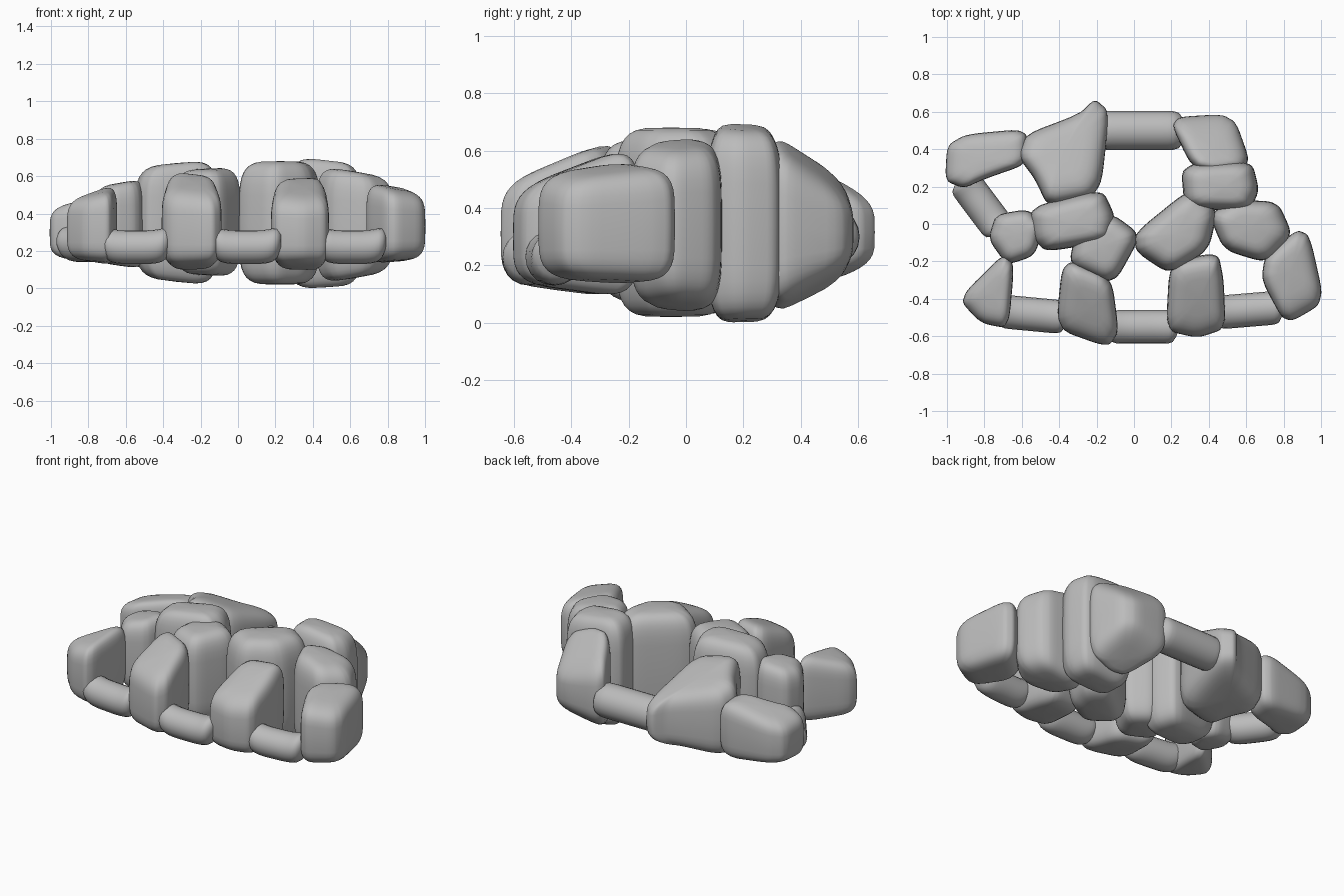
import bpy
import bmesh
import math
from mathutils import Vector

cube = bpy.data.objects.get("Cube")
if cube:
    bpy.data.objects.remove(cube, do_unlink=True)

grey = bpy.data.materials.new("stone_grey")
grey.use_nodes = True
grey.diffuse_color = (0.5, 0.5, 0.5, 1)
grey.node_tree.nodes["Principled BSDF"].inputs["Base Color"].default_value = (0.5, 0.5, 0.5, 1)


def round_outline(points, passes=3, cut=0.17):
    """Cut the corners of a closed outline repeatedly."""
    pts = [Vector(p) for p in points]
    for _ in range(passes):
        nxt = pts[1:] + pts[:1]
        pts = [q for a, b in zip(pts, nxt) for q in (a.lerp(b, cut), a.lerp(b, 1 - cut))]
    return pts


def finish(name, bm):
    bmesh.ops.recalc_face_normals(bm, faces=bm.faces)
    for f in bm.faces:
        f.smooth = True
    mesh = bpy.data.meshes.new(name)
    bm.to_mesh(mesh)
    bm.free()
    mesh.materials.append(grey)
    bpy.context.collection.objects.link(bpy.data.objects.new(name, mesh))


def loft(bm, rings, start, end):
    """Skin closed rings and close both ends with a fan."""
    loops = [[bm.verts.new(p) for p in ring] for ring in rings]
    n = len(loops[0])
    for a, b in zip(loops, loops[1:]):
        for i in range(n):
            j = (i + 1) % n
            bm.faces.new((a[i], a[j], b[j], b[i]))
    for loop, tip in ((loops[0], start), (loops[-1], end)):
        v = bm.verts.new(tip)
        for i in range(n):
            bm.faces.new((loop[i], loop[(i + 1) % n], v))


def block(name, outline, inner, outer, slope=None, steps=18, power=0.46):
    """Pillow block; its height range blends from inner to outer side."""
    pts = round_outline(outline)
    centre = sum(pts, Vector((0, 0))) / len(pts)
    away = Vector(slope or centre).normalized()
    reach = [p.dot(away) for p in pts]
    low, high = min(reach), max(reach)

    def place(p, h):
        t = (p.dot(away) - low) / (high - low)
        z0 = inner[0] + (outer[0] - inner[0]) * t
        z1 = inner[1] + (outer[1] - inner[1]) * t
        return (p.x, p.y, (z0 + z1) / 2 + h * (z1 - z0) / 2)

    rings = []
    for k in range(1, steps):
        a = math.pi * (k / steps - 0.5)
        h = math.copysign(abs(math.sin(a)) ** power, a)
        s = math.cos(a) ** power
        rings.append([place(centre + (p - centre) * s, h) for p in pts])
    bm = bmesh.new()
    loft(bm, rings, place(centre, -1), place(centre, 1))
    finish(name, bm)


def bar(name, start, end, z, radius, sag=0.035, steps=16, sides=20):
    """Round bar with softened ends that dips slightly in the middle."""
    a, b = Vector((*start, z)), Vector((*end, z))
    side = (b - a).cross(Vector((0, 0, 1))).normalized()
    rings, mids = [], []
    for k in range(steps + 1):
        u = 2 * k / steps - 1
        mid = a.lerp(b, k / steps) + Vector((0, 0, sag * u ** 4))
        mids.append(mid)
        r = radius * (1 - 0.5 * u ** 12)
        angles = [math.tau * i / sides for i in range(sides)]
        rings.append([mid + side * r * math.cos(t) + Vector((0, 0, r * math.sin(t)))
                      for t in angles])
    bm = bmesh.new()
    loft(bm, rings, mids[0], mids[-1])
    finish(name, bm)


# Front row of blocks
block("front_left_end_block", [(.87, -.03), (.94, -.06), (1.02, -.42), (.81, -.54), (.68, -.3), (.7, -.17)],
      (.13, .57), (.16, .5))
block("front_left_block", [(.19, -.2), (.45, -.15), (.48, -.3), (.49, -.56), (.34, -.61), (.17, -.57)],
      (.08, .63), (.14, .46), slope=(.1, -1))
block("front_right_block", [(-.38, -.18), (-.12, -.28), (-.08, -.58), (-.14, -.66), (-.42, -.56)],
      (.08, .66), (.14, .48), slope=(-.1, -1))
block("front_right_end_block", [(-.69, -.15), (-.64, -.22), (-.67, -.56), (-.82, -.53), (-.94, -.4)],
      (.12, .56), (.16, .47))

# Middle row of blocks
block("middle_right_end_block", [(-.74, .05), (-.57, .08), (-.48, 0), (-.53, -.17), (-.68, -.22), (-.78, -.08)],
      (.1, .59), (.14, .54))
block("middle_right_block", [(-.56, .09), (-.17, .19), (-.1, .04), (-.12, -.09), (-.47, -.15), (-.54, -.08)],
      (.01, .69), (.06, .65))
block("centre_right_block", [(-.31, -.03), (-.12, .06), (.04, -.06), (-.11, -.33), (-.35, -.22)],
      (.06, .65), (.08, .63))
block("centre_left_block", [(0, -.05), (.31, .2), (.45, .08), (.4, -.14), (.19, -.27), (.01, -.15)],
      (.02, .68), (.02, .68))
block("middle_left_block", [(.4, .05), (.53, .13), (.77, .12), (.85, -.06), (.71, -.21), (.48, -.14)],
      (.02, .66), (.09, .59))

# Back row of blocks
block("back_left_inner_block", [(.25, .32), (.63, .34), (.67, .18), (.62, .07), (.27, .08)],
      (-.01, .71), (.02, .66))
block("back_left_block", [(.18, .57), (.53, .59), (.63, .31), (.45, .27), (.31, .3)],
      (.01, .68), (.2, .43), slope=(.3, 1))
block("back_right_large_block", [(-.29, .59), (-.21, .67), (-.13, .6), (-.18, .15), (-.46, .09),
                                 (-.53, .24), (-.62, .36), (-.58, .48)],
      (.05, .67), (.19, .44), slope=(.25, 1))
block("back_right_end_block", [(-.57, .51), (-.9, .48), (-1.0, .42), (-1.01, .23), (-.91, .19), (-.8, .24), (-.57, .32)],
      (.12, .53), (.17, .42))

# Round bars joining the blocks
bar("front_left_bar", (.43, -.475), (.79, -.445), .22, .09)
bar("front_centre_bar", (-.14, -.55), (.23, -.55), .22, .09)
bar("front_right_bar", (-.73, -.465), (-.36, -.5), .22, .09)
bar("back_bar", (-.21, .5), (.27, .5), .3, .105, sag=0)
bar("back_right_bar", (-.92, .24), (-.71, -.04), .23, .09)
